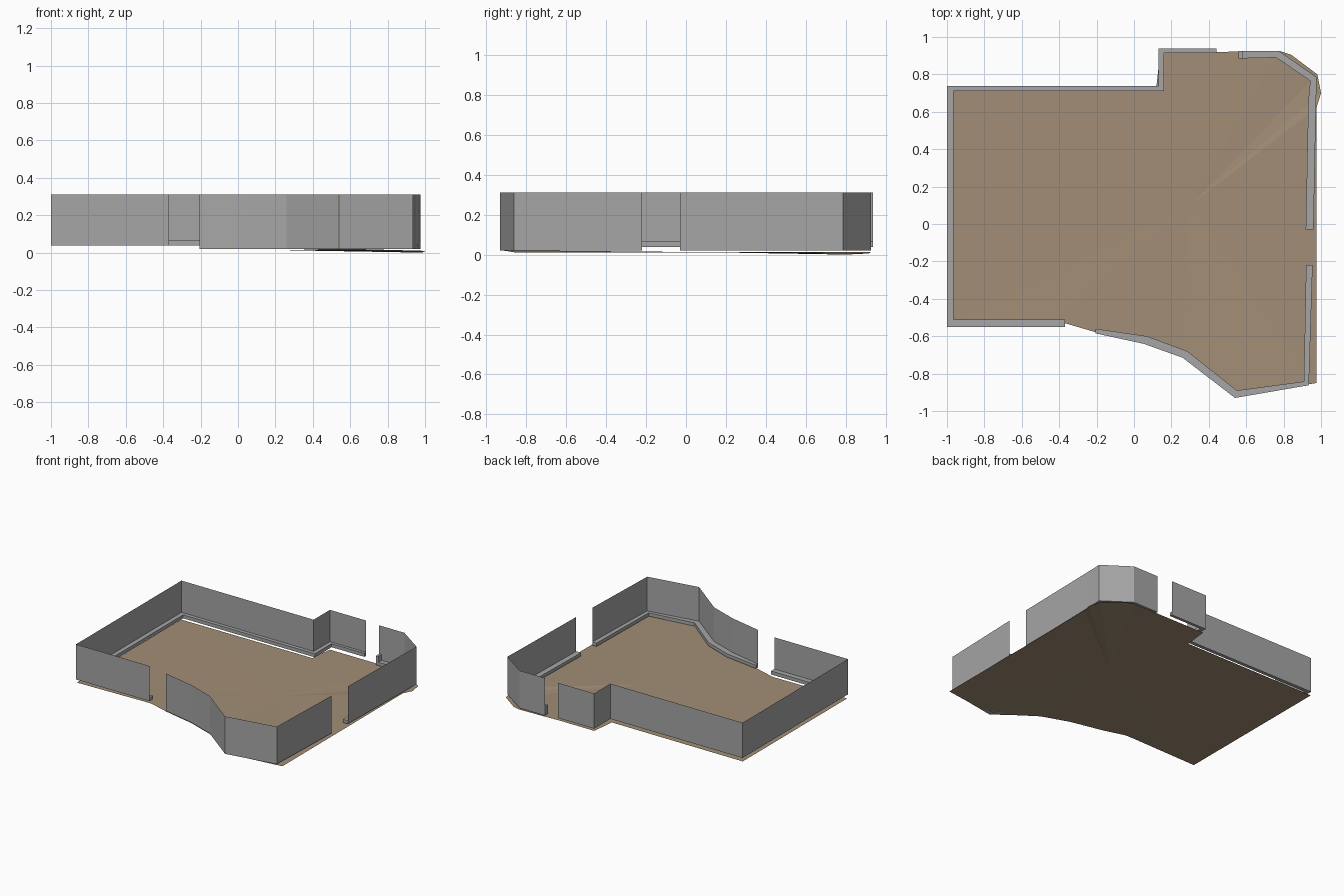
import bpy, bmesh


def material(name, rgb):
    m = bpy.data.materials.new(name)
    m.diffuse_color = (*rgb, 1)
    return m


grey = material("wall grey", (0.38, 0.38, 0.38))
brown = material("floor brown", (0.36, 0.27, 0.18))


def finish(bm, name, mat):
    me = bpy.data.meshes.new(name)
    bm.to_mesh(me)
    bm.free()
    me.materials.append(mat)
    ob = bpy.data.objects.new(name, me)
    bpy.context.collection.objects.link(ob)
    return ob


TOP = 0.31


def wall_run(name, outer, inner, low, ledge):
    """Thin outer wall sheet above a boxed skirting that runs along its inside."""
    bm = bmesh.new()
    rings = []
    for (ox, oy), (ix, iy) in zip(outer, inner):
        rings.append([bm.verts.new(p) for p in (
            (ox, oy, TOP), (ox, oy, ledge), (ox, oy, low),
            (ix, iy, low), (ix, iy, ledge))])
    for a, b in zip(rings, rings[1:]):
        for i, j in ((0, 1), (1, 2), (2, 3), (3, 4), (4, 1)):
            bm.faces.new((a[i], b[i], b[j], a[j]))
    # skirting end caps
    for r in (rings[0], rings[-1]):
        bm.faces.new(r[1:])
    return finish(bm, name, grey)


# back, left and front-left walls
wall_run("left_wall",
         [(0.44, 0.937), (0.13, 0.937), (0.13, 0.738), (-1, 0.738),
          (-1, -0.55), (-0.37, -0.55)],
         [(0.44, 0.915), (0.16, 0.915), (0.16, 0.71), (-0.966, 0.71),
          (-0.966, -0.51), (-0.37, -0.51)], 0.038, 0.065)

# chamfered back-right corner and right wall up to the doorway
wall_run("back_right_wall",
         [(0.56, 0.925), (0.775, 0.925), (0.977, 0.785), (0.973, 0.64),
          (0.96, -0.03)],
         [(0.56, 0.885), (0.76, 0.89), (0.942, 0.765), (0.932, 0.66),
          (0.918, -0.03)], 0.02, 0.045)

# right wall past the doorway, round the front corner to the entrance
wall_run("front_right_wall",
         [(0.955, -0.22), (0.935, -0.862), (0.54, -0.93), (0.26, -0.715),
          (0.05, -0.64), (-0.205, -0.585)],
         [(0.92, -0.22), (0.908, -0.842), (0.55, -0.89), (0.285, -0.68),
          (0.07, -0.60), (-0.205, -0.56)], 0.02, 0.046)

# small post at the back doorway
bm = bmesh.new()
bmesh.ops.create_cube(bm, size=1)
for v in bm.verts:
    v.co = (0.57 + v.co.x * 0.02, 0.905 + v.co.y * 0.04, 0.055 + v.co.z * 0.07)
finish(bm, "door_post", grey)

# slightly uneven floor sheet, fanned from a central point
edge = [(-1, 0.735, 0.01), (0.12, 0.735, 0.012), (0.14, 0.92, 0.012),
        (0.44, 0.92, 0.012), (0.78, 0.925, 0.008), (0.84, 0.905, 0.005),
        (0.98, 0.80, 0.0), (1.0, 0.70, 0.005), (0.975, 0.62, 0.012),
        (0.975, -0.85, 0.01), (0.54, -0.925, 0.022), (0.26, -0.71, 0.012),
        (0.05, -0.635, 0.012), (-0.2, -0.58, 0.012), (-0.37, -0.53, 0.012),
        (-0.45, -0.53, 0.012), (-1, -0.54, 0.01)]
bm = bmesh.new()
ring = [bm.verts.new(p) for p in edge]
centre = bm.verts.new((0.3, 0.1, 0.012))
for a, b in zip(ring, ring[1:] + ring[:1]):
    bm.faces.new((centre, b, a))
finish(bm, "floor", brown)
